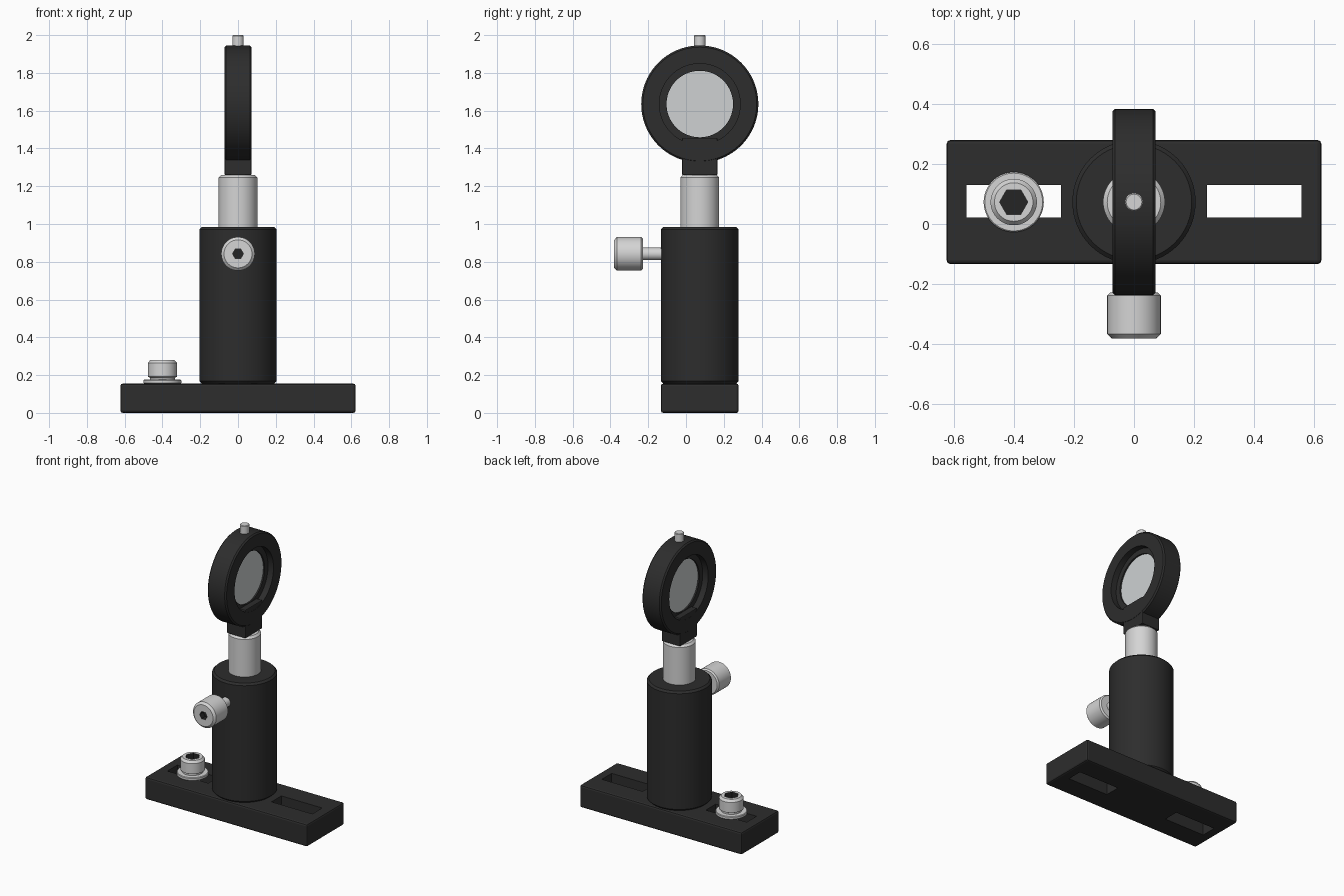
import bpy, bmesh, math
from mathutils import Matrix, Vector

if "Cube" in bpy.data.objects:
    bpy.data.objects.remove(bpy.data.objects["Cube"])

YC = 0.073  # depth of the main axis


def material(name, r, g, b):
    m = bpy.data.materials.new(name)
    m.use_nodes = True
    m.diffuse_color = (r, g, b, 1)
    m.node_tree.nodes["Principled BSDF"].inputs["Base Color"].default_value = (r, g, b, 1)
    return m


BLACK = material("black anodised", 0.026, 0.026, 0.026)
STEEL = material("bright steel", 0.66, 0.66, 0.66)
GLASS = material("pale glass", 0.62, 0.64, 0.65)
DARK = material("socket dark", 0.018, 0.018, 0.018)

# Turning axes: local z is mapped to these directions
UP = Matrix.Identity(4)
FRONT = Matrix.Rotation(math.pi / 2, 4, "X")
SIDE = Matrix.Rotation(math.pi / 2, 4, "Y")


def finish(name, bm, mats, place=UP, smooth=True):
    bmesh.ops.recalc_face_normals(bm, faces=bm.faces)
    mesh = bpy.data.meshes.new(name)
    bm.to_mesh(mesh)
    bm.free()
    mesh.transform(place)
    for m in mats:
        mesh.materials.append(m)
    ob = bpy.data.objects.new(name, mesh)
    bpy.context.collection.objects.link(ob)
    if smooth:
        shade(ob)
    return ob


def activate(ob):
    bpy.ops.object.select_all(action="DESELECT")
    ob.select_set(True)
    bpy.context.view_layer.objects.active = ob


def shade(ob):
    activate(ob)
    bpy.ops.object.shade_smooth_by_angle(angle=math.radians(30))


def lathe(name, profile, mats, centre, axis=UP, closed=False, steps=64):
    """Turn (radius, height) points around the axis; closed makes a ring."""
    bm = bmesh.new()
    verts = [bm.verts.new((r, 0, h)) for r, h in profile]
    edges = [bm.edges.new(p) for p in zip(verts, verts[1:])]
    if closed:
        edges.append(bm.edges.new((verts[-1], verts[0])))
    bmesh.ops.spin(bm, geom=verts + edges, cent=(0, 0, 0), axis=(0, 0, 1),
                   angle=math.tau, steps=steps, use_duplicate=False)
    bmesh.ops.remove_doubles(bm, verts=bm.verts, dist=1e-5)
    return finish(name, bm, mats, Matrix.Translation(centre) @ axis)


def rod(name, radius, low, high, mats, centre, axis=UP, bevel=0.0):
    """Solid cylinder with chamfered rims."""
    b = bevel
    pts = [(0, low), (radius - b, low), (radius, low + b),
           (radius, high - b), (radius - b, high), (0, high)]
    return lathe(name, pts, mats, centre, axis)


def box(name, size, centre, mats, bevel=0.0):
    bm = bmesh.new()
    bmesh.ops.create_cube(bm, size=1, matrix=Matrix.Diagonal((*size, 1)))
    if bevel:
        bmesh.ops.bevel(bm, geom=bm.edges[:], offset=bevel, segments=2,
                        profile=0.5, affect="EDGES")
    return finish(name, bm, mats, Matrix.Translation(centre), smooth=False)


def cut(ob, cutter):
    mod = ob.modifiers.new("cut", "BOOLEAN")
    mod.operation = "DIFFERENCE"
    mod.solver = "EXACT"
    mod.object = cutter
    activate(ob)
    bpy.ops.object.modifier_apply(modifier=mod.name)
    bpy.data.objects.remove(cutter)


def hex_socket(ob, radius, depth, centre, axis):
    """Sink a dark hexagonal recess into a screw head."""
    bm = bmesh.new()
    bmesh.ops.create_cone(bm, cap_ends=True, segments=6, radius1=radius,
                          radius2=radius, depth=2 * depth,
                          matrix=Matrix.Rotation(math.pi / 2, 4, "Z"))
    # create_cone starts on y, so the quarter turn puts corners on x
    for f in bm.faces:
        f.material_index = 1
    cut(ob, finish("socket_cutter", bm, [STEEL, DARK],
                   Matrix.Translation(centre) @ axis, smooth=False))
    shade(ob)


# Base plate with two through slots
base = box("base_plate", (1.246, 0.412, 0.155), (0, YC, 0.0775), [BLACK], 0.012)
for side in (-1, 1):
    cut(base, box("slot_cutter", (0.314, 0.108, 0.4), (side * 0.4, YC + 0.002, 0.08), [BLACK]))

# Holder tube and the post rising out of it
rod("post_holder", 0.205, 0.155, 0.985, [BLACK], (0, YC, 0), bevel=0.013)
rod("post", 0.103, 0.9, 1.26, [STEEL], (0, YC, 0), bevel=0.014)

# Clamping screw on the base
bolt_at = Vector((-0.4, YC, 0))
rod("washer", 0.1, 0.154, 0.176, [STEEL], bolt_at, bevel=0.004)
bolt = lathe("base_bolt", [(0, 0.1), (0.045, 0.1), (0.045, 0.17), (0.066, 0.17),
                           (0.066, 0.186), (0.077, 0.192), (0.077, 0.264),
                           (0.064, 0.28), (0, 0.28)], [STEEL, DARK], bolt_at)
hex_socket(bolt, 0.047, 0.055, bolt_at + Vector((0, 0, 0.28)), UP)

# Thumb screw on the front of the holder
knob_at = Vector((0, 0, 0.842))
rod("thumb_screw_shaft", 0.033, 0.1, 0.25, [STEEL], knob_at, FRONT)
knob = lathe("thumb_screw_knob", [(0, 0.228), (0.08, 0.228), (0.089, 0.237),
                                  (0.089, 0.366), (0.074, 0.38), (0, 0.38)],
             [STEEL, DARK], knob_at, FRONT)
hex_socket(knob, 0.029, 0.04, knob_at + Vector((0, -0.38, 0)), FRONT)

# Lens ring: half profile of the turned section, mirrored across its middle
lens_at = Vector((0, YC, 1.635))
half = [(0.176, 0.03), (0.214, 0.03), (0.214, 0.072), (0.301, 0.072), (0.31, 0.063)]
section = half + [(r, -h) for r, h in reversed(half)]
lathe("lens_ring", section, [BLACK], lens_at, SIDE, closed=True, steps=96)
rod("lens", 0.18, -0.02, 0.02, [GLASS], lens_at, SIDE)

# Stem block joining ring to post, and the pin on top
box("ring_stem", (0.142, 0.187, 0.197), (0, YC, 1.3575), [BLACK], 0.005)
rod("top_pin", 0.03, 1.9, 2.0, [STEEL], (0, YC, 0), bevel=0.004)
